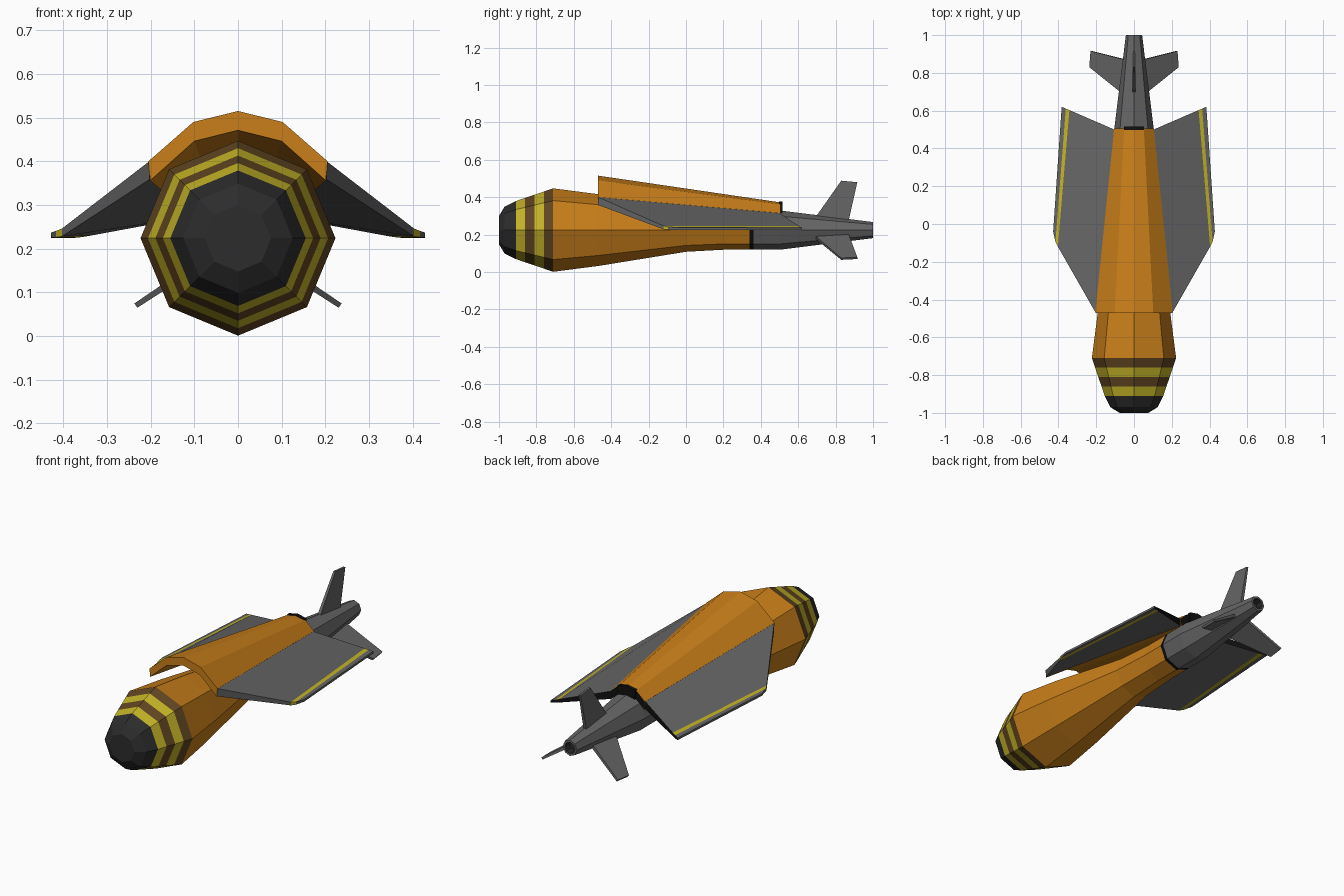
import bpy, bmesh
from math import sin, cos, pi, hypot

if "Cube" in bpy.data.objects:
    bpy.data.objects.remove(bpy.data.objects["Cube"])


def material(name, rgb):
    m = bpy.data.materials.new(name)
    m.diffuse_color = (*rgb, 1)
    m.use_nodes = True
    m.node_tree.nodes["Principled BSDF"].inputs["Base Color"].default_value = m.diffuse_color
    return m


ORANGE = material("orange", (0.58, 0.21, 0.01))
YELLOW = material("yellow", (0.55, 0.45, 0.02))
BROWN = material("brown", (0.12, 0.06, 0.015))
GREY = material("grey", (0.13, 0.13, 0.13))
DARK = material("dark", (0.025, 0.025, 0.025))
BLACK = material("black", (0.005, 0.005, 0.005))
MATS = [ORANGE, YELLOW, BROWN, GREY, DARK, BLACK]


def loft(name, rings, mat_of, start_mat, end_mat):
    """Join closed rings into a flat-shaded solid; mat_of(segment, side)."""
    bm = bmesh.new()
    vs = [[bm.verts.new(p) for p in r] for r in rings]
    n = len(vs[0])
    for s in range(len(vs) - 1):
        for k in range(n):
            j = (k + 1) % n
            f = bm.faces.new((vs[s][k], vs[s][j], vs[s + 1][j], vs[s + 1][k]))
            f.material_index = MATS.index(mat_of(s, k))
    bm.faces.new(vs[0]).material_index = MATS.index(start_mat)
    bm.faces.new(vs[-1]).material_index = MATS.index(end_mat)
    bmesh.ops.recalc_face_normals(bm, faces=bm.faces)
    me = bpy.data.meshes.new(name)
    bm.to_mesh(me)
    bm.free()
    for m in MATS:
        me.materials.append(m)
    ob = bpy.data.objects.new(name, me)
    bpy.context.collection.objects.link(ob)
    return ob


# Octagonal body: (y, radius, colour of the band that follows)
CZ = 0.224
body = [(-1.0, 0.076, DARK), (-0.97, 0.125, DARK), (-0.91, 0.155, YELLOW),
        (-0.86, 0.172, BROWN), (-0.81, 0.189, YELLOW), (-0.76, 0.206, BROWN),
        (-0.71, 0.223, ORANGE), (-0.47, 0.192, ORANGE), (0.0, 0.116, ORANGE),
        (0.2, 0.105, ORANGE), (0.34, 0.105, BLACK), (0.36, 0.105, GREY),
        (0.5, 0.105, GREY), (1.0, 0.043, GREY), (1.0, 0.031, DARK), (0.96, 0.03, DARK)]
rings = [[(r * sin(k * pi / 4), y, CZ + r * cos(k * pi / 4)) for k in range(8)]
         for y, r, _ in body]
loft("body", rings, lambda s, k: body[s][2], DARK, DARK)


# Arched shell above the body, tapering to the rear
def arch(y, half, t):
    pts = half + [(-x, z) for x, z in half[-2::-1]]
    return [(x, y, z) for x, z in pts] + [(x * 0.98, y, z - t) for x, z in pts[::-1]]


front = [(0.205, 0.40), (0.102, 0.49), (0.0, 0.515)]
rear = [(0.105, 0.315), (0.052, 0.362), (0.0, 0.372)]
loft("shell", [arch(-0.47, front, 0.044), arch(0.505, rear, 0.044)],
     lambda s, k: ORANGE, ORANGE, BLACK)

# Black lip closing the rear of the shell
lip = [(0.052, 0.367), (0.0, 0.378)]
loft("shell_lip", [arch(0.497, lip, 0.05), arch(0.515, lip, 0.05)],
     lambda s, k: BLACK, BLACK, BLACK)

# Wings: spanwise stations of leading x, y, top z / trailing x, y, top z / thickness
stations = [(0.203, -0.47, 0.40, 0.104, 0.50, 0.315, 0.042),
            (0.403, -0.12, 0.246, 0.342, 0.603, 0.247, 0.018),
            (0.416, -0.095, 0.241, 0.361, 0.611, 0.241, 0.015),
            (0.428, -0.04, 0.237, 0.383, 0.62, 0.236, 0.012)]
for side, label in ((1, "right"), (-1, "left")):
    rings = [[(side * a, b, c), (side * d, e, f), (side * d, e, f - t), (side * a, b, c - t)]
             for a, b, c, d, e, f, t in stations]
    loft("wing_" + label, rings,
         lambda s, k: BLACK if k == 1 else (YELLOW if s == 1 else GREY), GREY, GREY)

# Three tail fins: radial direction and tip radius
for label, dx, dz, tip in (("top", 0, 1, 0.264), ("right", 0.235, -0.155, 0.28),
                           ("left", -0.235, -0.155, 0.28)):
    length = hypot(dx, dz)
    dx, dz = dx / length, dz / length
    rings = []
    for r_lead, y_lead, r_trail, y_trail, h in ((0.03, 0.665, 0.03, 0.865, 0.009),
                                                (tip, 0.83, tip - 0.008, 0.916, 0.006)):
        rings.append([(r * dx + w * dz, y, CZ + r * dz - w * dx) for r, y, w in
                      ((r_lead, y_lead, h), (r_trail, y_trail, h),
                       (r_trail, y_trail, -h), (r_lead, y_lead, -h))])
    loft("tail_fin_" + label, rings, lambda s, k: GREY, GREY, GREY)
